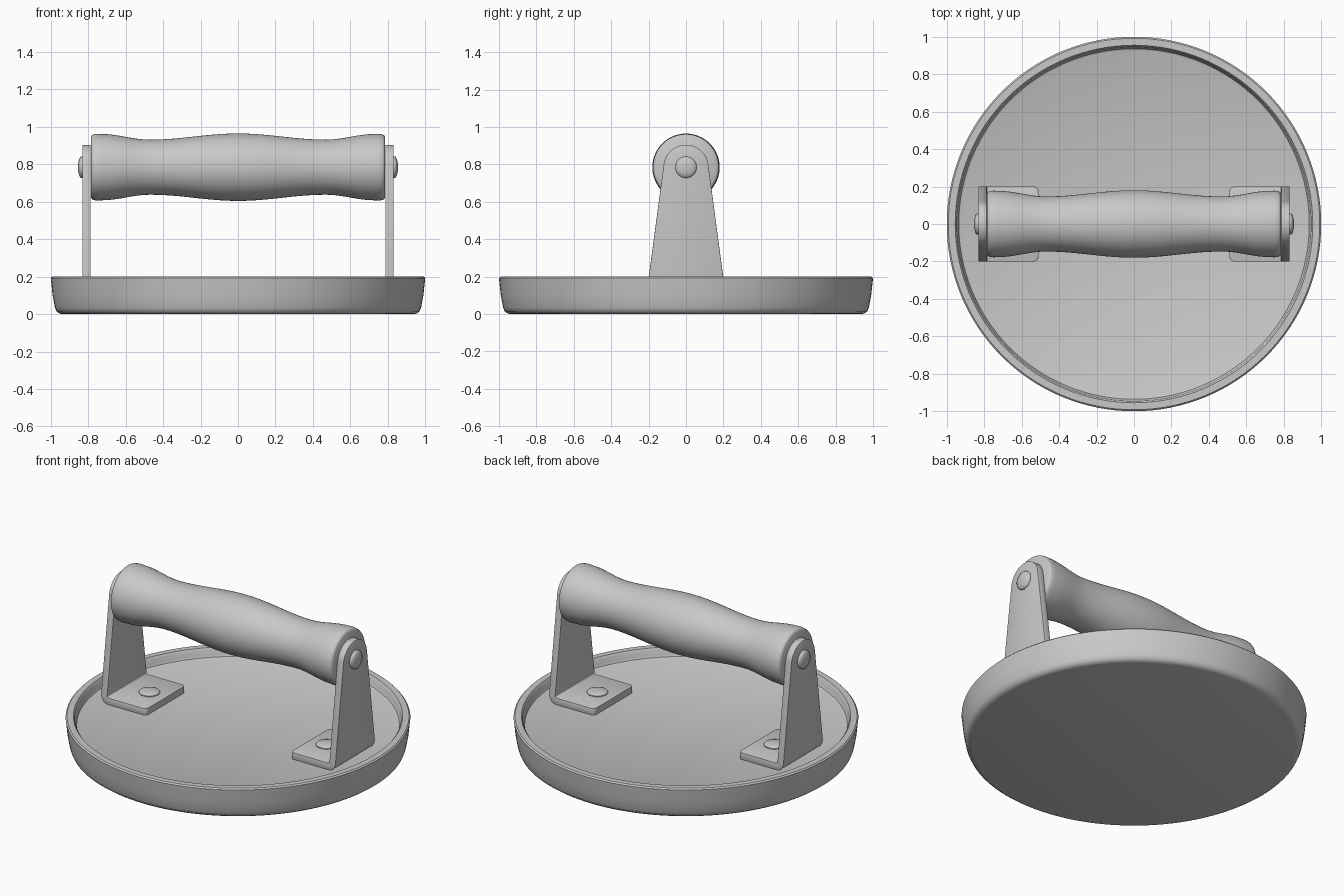
import bpy, bmesh
from math import sin, cos, pi, radians
from mathutils import Matrix

cube = bpy.data.objects.get("Cube")
if cube:
    bpy.data.objects.remove(cube)

grey = bpy.data.materials.new("grey")
grey.use_nodes = True
grey.diffuse_color = (0.58, 0.58, 0.58, 1)
grey.node_tree.nodes["Principled BSDF"].inputs["Base Color"].default_value = grey.diffuse_color


def finish(name, bm, mods=(), angle=35):
    """Make an object, apply its modifiers and shade it."""
    bmesh.ops.recalc_face_normals(bm, faces=bm.faces)
    mesh = bpy.data.meshes.new(name)
    bm.to_mesh(mesh)
    bm.free()
    mesh.materials.append(grey)
    obj = bpy.data.objects.new(name, mesh)
    bpy.context.collection.objects.link(obj)
    bpy.ops.object.select_all(action='DESELECT')
    obj.select_set(True)
    bpy.context.view_layer.objects.active = obj
    for kind, settings in mods:
        mod = obj.modifiers.new(kind.title(), kind)
        for key, value in settings.items():
            setattr(mod, key, value)
        bpy.ops.object.modifier_apply(modifier=mod.name)
    bpy.ops.object.shade_smooth_by_angle(angle=radians(angle))
    return obj


def lathe(name, profile, matrix=Matrix(), steps=64, mods=(), angle=35):
    """Revolve (radius, height) points about z, then place with the matrix."""
    bm = bmesh.new()
    verts = [bm.verts.new((r, 0, z)) for r, z in profile]
    edges = [bm.edges.new(pair) for pair in zip(verts, verts[1:])]
    bmesh.ops.spin(bm, geom=verts + edges, cent=(0, 0, 0), axis=(0, 0, 1),
                   angle=2 * pi, steps=steps)
    bmesh.ops.remove_doubles(bm, verts=bm.verts, dist=0.0001)
    bm.transform(matrix)
    return finish(name, bm, mods, angle)


along_x = Matrix.Rotation(pi / 2, 4, 'Y')
axle = 0.785      # height of the handle axis
floor = 0.14      # recessed floor of the base
mirror = ('MIRROR', {})

# Round dished base with a raised rim
lathe("base", [(0, floor), (0.925, floor), (0.936, 0.145), (0.943, 0.158),
               (0.946, 0.188), (0.955, 0.2), (0.992, 0.2), (1, 0.192),
               (0.99, 0.1), (0.978, 0.035), (0.97, 0.015), (0.955, 0.004),
               (0.94, 0), (0, 0)], steps=128)

# Grip: swollen middle, two narrow waists and flared rounded ends
half = [(0.785, 0.162), (0.78, 0.171), (0.77, 0.176), (0.75, 0.178)]
waist, flare = 0.47, 0.73
for i in range(9):
    t = i / 8
    half.append((flare + (waist - flare) * t, 0.162 + 0.015 * cos(pi * t)))
for i in range(1, 13):
    t = i / 12
    half.append((waist * (1 - t), 0.1635 - 0.0165 * cos(pi * t)))
grip = [(0, -0.785)] + [(r, -x) for x, r in half]
grip += [(r, x) for x, r in reversed(half[:-1])] + [(0, 0.785)]
lathe("handle_grip", grip, Matrix.Translation((0, 0, axle)) @ along_x)

# Bent strap brackets: rows of (x, z, half width) from foot tip to rounded top
outer, bend, thick = 0.83, 0.05, 0.043
rows = []
for i in range(5):
    a = pi / 2 * i / 4
    rows.append((0.51 + 0.025 * (1 - cos(a)), floor, 0.175 + 0.025 * sin(a)))
for i in range(7):
    a = pi / 2 * i / 6
    rows.append((outer - bend + bend * sin(a), floor + bend * (1 - cos(a)), 0.2))
for i in range(15):
    a = radians(7 + 78 * i / 14)
    rows.append((outer, axle + 0.12 * sin(a), 0.12 * cos(a)))
bm = bmesh.new()
pairs = [[bm.verts.new((x, side * w, z)) for side in (-1, 1)] for x, z, w in rows]
for (a, b), (c, d) in zip(pairs, pairs[1:]):
    bm.faces.new((a, b, d, c))
# The sheet is the outside skin, so its normals point outward and down
bmesh.ops.recalc_face_normals(bm, faces=bm.faces)
bm.faces.ensure_lookup_table()
thicken = -1 if bm.faces[0].normal.z < 0 else 1
finish("brackets", bm, [('SOLIDIFY', {"thickness": thick, "offset": thicken}),
                        ('BEVEL', {"width": 0.006, "segments": 2,
                                   "limit_method": 'ANGLE',
                                   "angle_limit": radians(50)}),
                        mirror])

# Domed rivets on the bracket sides and feet
dome = [(0, -0.02), (0.057, -0.02), (0.057, 0.008), (0.054, 0.013),
        (0.042, 0.019), (0.022, 0.024), (0, 0.025)]
lathe("axle_rivets", dome, Matrix.Translation((outer, 0, axle)) @ along_x,
      steps=40, mods=[mirror])
lathe("foot_rivets", [(r * 1.08, z * 0.7) for r, z in dome],
      Matrix.Translation((0.627, 0, floor + thick)), steps=40, mods=[mirror])
